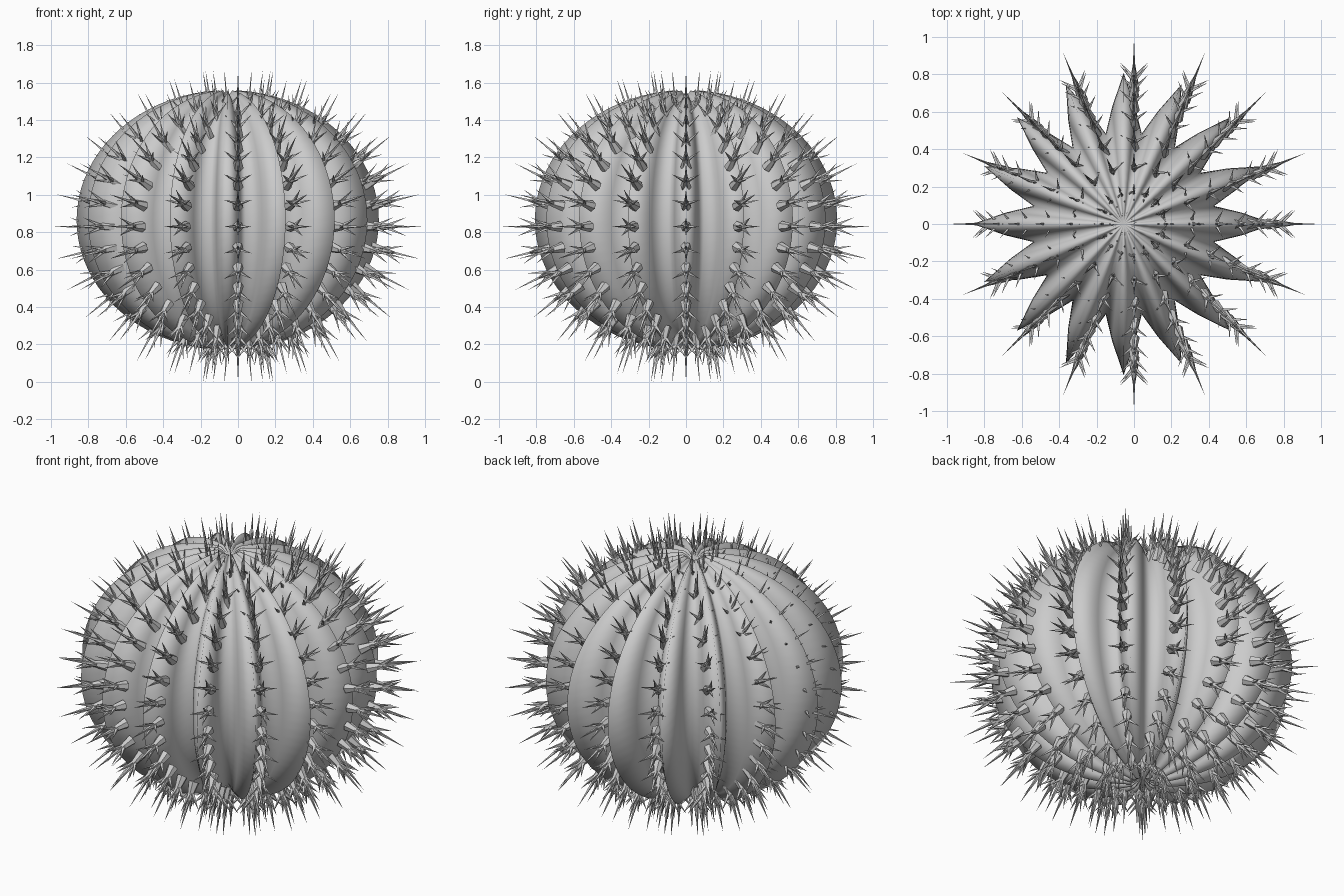
import bpy, bmesh, math
from mathutils import Vector

if "Cube" in bpy.data.objects:
    bpy.data.objects.remove(bpy.data.objects["Cube"])

RIBS = 16
STEP = math.radians(11.25)


def finish(bm, name, smooth):
    bmesh.ops.recalc_face_normals(bm, faces=bm.faces)
    me = bpy.data.meshes.new(name)
    bm.to_mesh(me)
    bm.free()
    ob = bpy.data.objects.new(name, me)
    bpy.context.collection.objects.link(ob)
    for p in me.polygons:
        p.use_smooth = smooth
    return ob


# Ribbed body: a squashed globe with a star cross-section and slightly sunken poles
def build_body():
    bm = bmesh.new()
    rings, per_rib = 40, 4
    n = RIBS * per_rib
    centre = Vector((-0.055, 0, 0.865))
    scale = (1.0, 0.78, 0.61, 0.78)     # ridge, flank, valley, flank
    scale_z = (1.0, 0.98, 0.955, 0.98)

    rows = []
    for i in range(1, rings):
        lat = -math.pi / 2 + math.pi * i / rings
        row = []
        for j in range(n):
            a = 2 * math.pi * j / n
            r = 0.808 * math.cos(lat) * scale[j % per_rib]
            z = 0.695 * math.sin(lat) * scale_z[j % per_rib]
            row.append(bm.verts.new(centre + Vector((r * math.cos(a), r * math.sin(a), z))))
        rows.append(row)
    for lo, hi in zip(rows, rows[1:]):
        for j in range(n):
            k = (j + 1) % n
            bm.faces.new((lo[j], lo[k], hi[k], hi[j]))
    for row, sign in ((rows[0], -1), (rows[-1], 1)):
        pole = bm.verts.new(centre + Vector((0, 0, sign * 0.655)))
        for j in range(n):
            bm.faces.new((row[j], row[(j + 1) % n], pole))
    return finish(bm, "cactus_body", True)


def add_cone(bm, base, tip, radius, sides):
    d = (tip - base).normalized()
    u = d.orthogonal().normalized()
    v = d.cross(u)
    ring = []
    for i in range(sides):
        a = 2 * math.pi * i / sides
        ring.append(bm.verts.new(base + radius * (math.cos(a) * u + math.sin(a) * v)))
    top = bm.verts.new(tip)
    bm.faces.new(ring)
    for i in range(sides):
        bm.faces.new((ring[i], ring[(i + 1) % sides], top))


# Spine clusters: a stout base, one long centre spine and four shorter splayed spines
def build_spines():
    bm = bmesh.new()
    for rib in range(RIBS):
        a = 2 * math.pi * rib / RIBS
        side = Vector((-math.sin(a), math.cos(a), 0))
        for k in range(-7, 8):
            lat = k * STEP
            r, z = 0.81 * math.cos(lat), 0.665 * math.sin(lat)
            p = Vector((r * math.cos(a), r * math.sin(a), 0.83 + z))
            nx, nz = math.cos(lat) / 0.81, math.sin(lat) / 0.665
            out = Vector((nx * math.cos(a), nx * math.sin(a), nz)).normalized()
            up = out.cross(side)
            root = p - out * 0.03
            add_cone(bm, p - out * 0.085, p + out * 0.08, 0.03, 6)
            add_cone(bm, root, p + out * 0.185, 0.013, 4)
            for s in (-1, 1):
                add_cone(bm, root, p + out * 0.055 + side * s * 0.075, 0.013, 4)
                add_cone(bm, root, p + out * 0.09 + up * s * 0.05, 0.013, 4)
    return finish(bm, "cactus_spines", False)


build_body()
build_spines()
